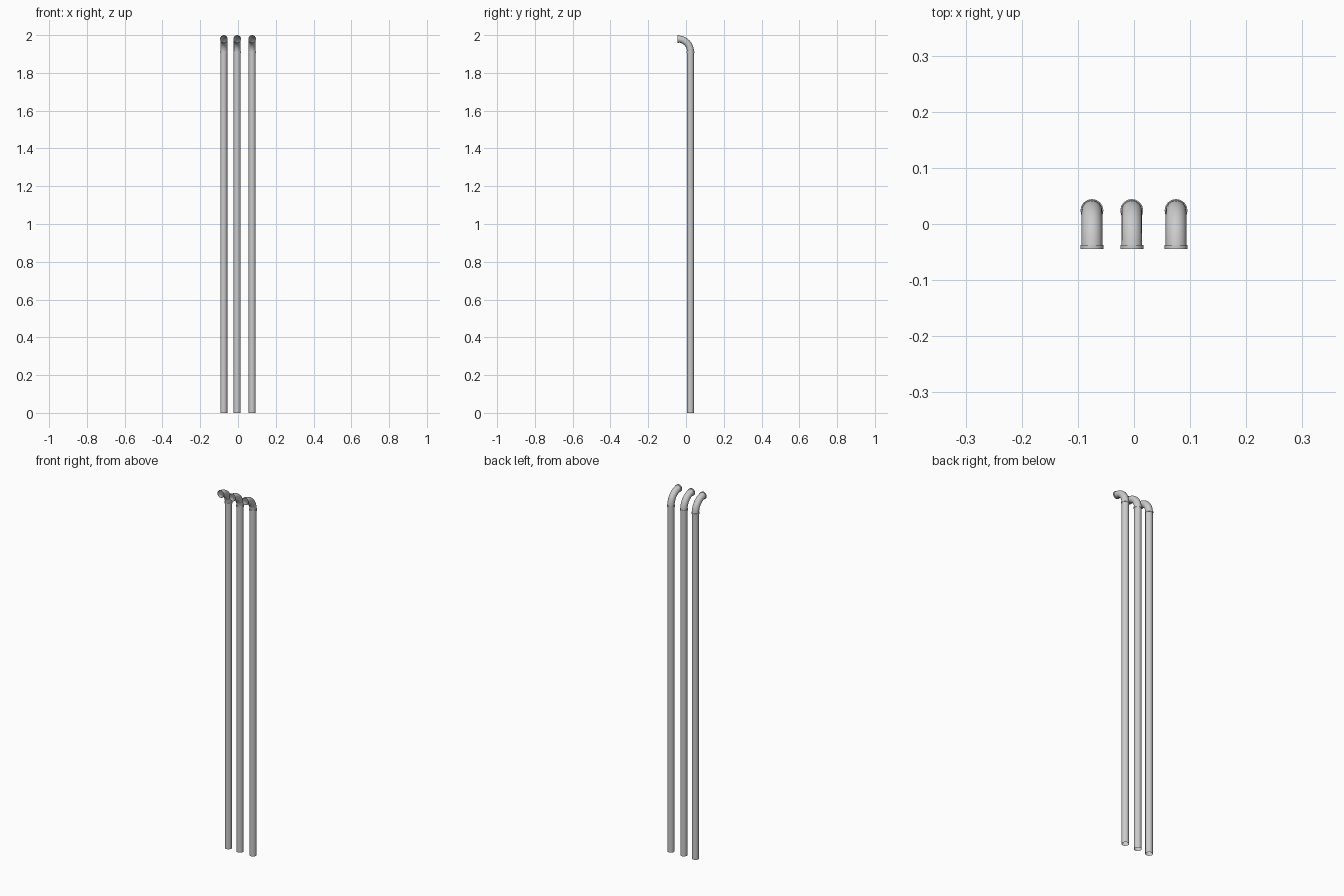
import bpy, bmesh, math
from mathutils import Vector

if "Cube" in bpy.data.objects:
    bpy.data.objects.remove(bpy.data.objects["Cube"])

SIDES = 16
R_PIPE, R_COLLAR = 0.0185, 0.0205
Y_PIPE, Z_JOINT = 0.024, 1.912
BEND = 2.0 - R_COLLAR - Z_JOINT   # bend radius of the elbow


def sweep(name, rings):
    """Skin circular rings (y, z, tilt angle, radius) lying in the yz plane."""
    bm = bmesh.new()
    prev = None
    for y, z, a, r in rings:
        out = Vector((0, math.cos(a), math.sin(a)))
        loop = []
        for i in range(SIDES):
            t = 2 * math.pi * i / SIDES
            loop.append(bm.verts.new(Vector((0, y, z)) + out * (r * math.cos(t))
                                     + Vector((r * math.sin(t), 0, 0))))
        if prev:
            for i in range(SIDES):
                j = (i + 1) % SIDES
                bm.faces.new((prev[i], prev[j], loop[j], loop[i]))
        prev = loop
    bmesh.ops.recalc_face_normals(bm, faces=bm.faces)
    mesh = bpy.data.meshes.new(name)
    bm.to_mesh(mesh)
    bm.free()
    return mesh


# straight riser, open at the foot
pipe = sweep("pipe", [(Y_PIPE, 0, 0, R_PIPE), (Y_PIPE, Z_JOINT, 0, R_PIPE)])

# quarter-turn elbow with a collar at each end
y_c = Y_PIPE - BEND
rings = [(Y_PIPE, Z_JOINT - 0.007, 0, R_PIPE),
         (Y_PIPE, Z_JOINT - 0.007, 0, R_COLLAR),
         (Y_PIPE, Z_JOINT, 0, R_COLLAR)]
STEPS = 8
for k in range(STEPS + 1):
    a = math.pi / 2 * k / STEPS
    rings.append((y_c + BEND * math.cos(a), Z_JOINT + BEND * math.sin(a), a, R_PIPE))
z_top, top = Z_JOINT + BEND, math.pi / 2
rings += [(-0.0375, z_top, top, R_PIPE),
          (-0.0375, z_top, top, R_COLLAR),
          (-0.0445, z_top, top, R_COLLAR),
          (-0.0445, z_top, top, R_PIPE)]
elbow = sweep("elbow", rings)

# three pipes side by side
for n, x in enumerate((-0.075, -0.004, 0.075), 1):
    for mesh in (pipe, elbow):
        ob = bpy.data.objects.new(f"{mesh.name}_{n}", mesh)
        ob.location.x = x
        bpy.context.collection.objects.link(ob)
        bpy.ops.object.select_all(action='DESELECT')
        ob.select_set(True)
        bpy.context.view_layer.objects.active = ob
        if n == 1:
            bpy.ops.object.shade_smooth_by_angle(angle=math.radians(35))
